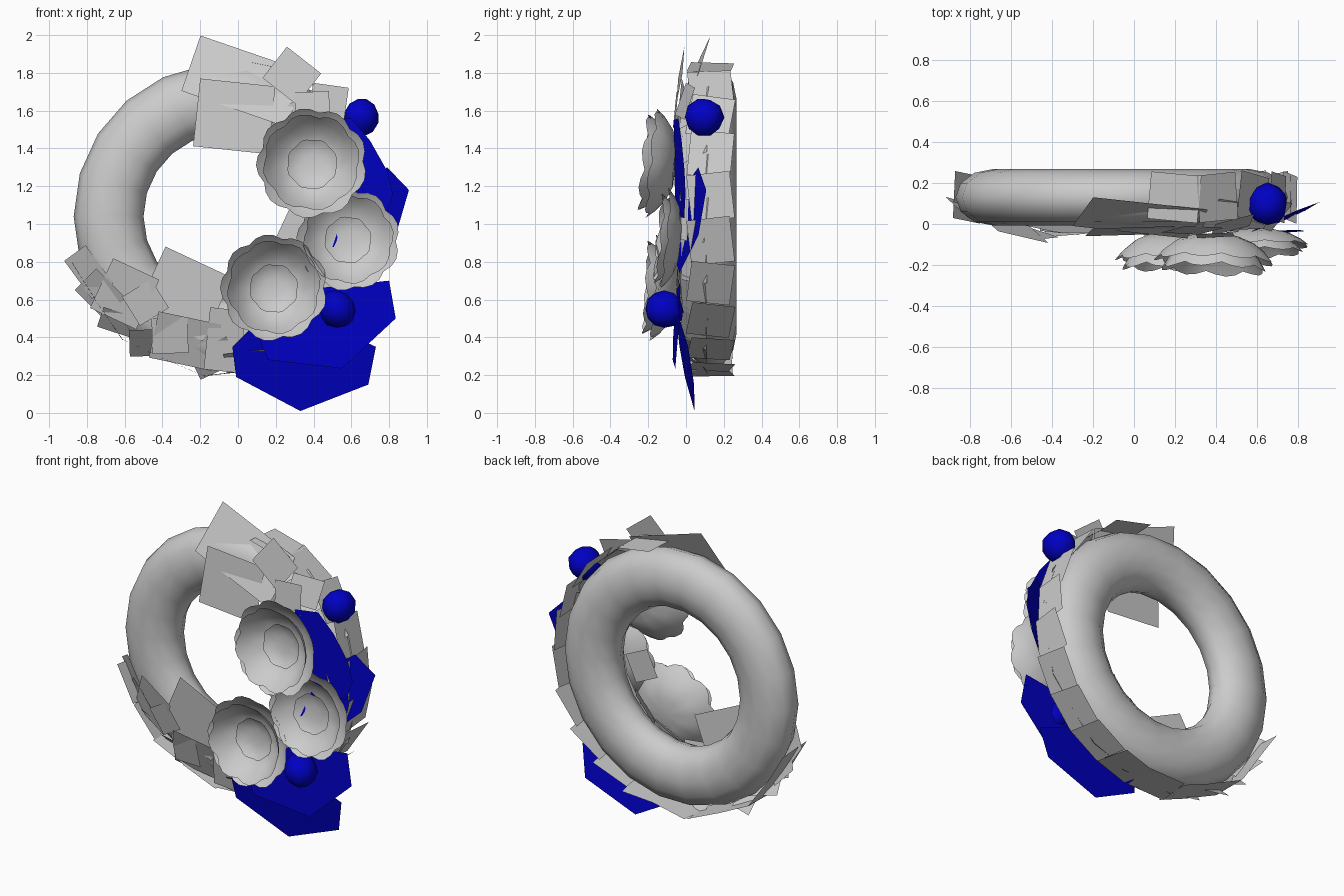
import bpy, bmesh, math, random
from mathutils import Vector, Matrix

if "Cube" in bpy.data.objects:
    bpy.data.objects.remove(bpy.data.objects["Cube"])

random.seed(4)
CX, CZ, CY = -0.06, 1.04, 0.13      # ring centre
R, RX, RY = 0.625, 0.185, 0.138     # ring radius, tube half width, tube half depth


def material(name, rgb):
    m = bpy.data.materials.new(name)
    m.diffuse_color = (*rgb, 1)
    m.use_nodes = True
    m.node_tree.nodes["Principled BSDF"].inputs["Base Color"].default_value = m.diffuse_color
    return m


GREY = material("pale grey", (0.6, 0.6, 0.6))
BLUE = material("deep blue", (0.0, 0.0, 0.55))


def make(name, verts, faces, mat, smooth=None):
    me = bpy.data.meshes.new(name)
    me.from_pydata(verts, [], faces)
    me.materials.append(mat)
    ob = bpy.data.objects.new(name, me)
    bpy.context.collection.objects.link(ob)
    if smooth:
        bpy.ops.object.select_all(action='DESELECT')
        ob.select_set(True)
        bpy.context.view_layer.objects.active = ob
        bpy.ops.object.shade_smooth_by_angle(angle=math.radians(smooth))
    return ob


def tube_point(a, p, grow=0.0):
    """Point on the ring: a goes round the wreath, p round the tube (90 deg = front)."""
    r = R + (RX + grow) * math.cos(p)
    return Vector((CX + r * math.cos(a), CY - (RY + grow) * math.sin(p), CZ + r * math.sin(a)))


# Wreath ring
N, M = 22, 12
verts = [tube_point(math.tau * i / N, math.tau * j / M) for i in range(N) for j in range(M)]
faces = [(i * M + j, i * M + (j + 1) % M, (i + 1) % N * M + (j + 1) % M, (i + 1) % N * M + j)
         for i in range(N) for j in range(M)]
make("wreath_ring", verts, faces, GREY, 60)

# Large front leaf cards: x, z, width, height, turn, y, slope of y along x, along z
front_cards = [
    (0.03, 1.755, 0.59, 0.31, -19, 0.03, 0.05, 0.46),
    (-0.02, 1.57, 0.40, 0.36, -6, -0.035, 0.04, 0.1),
    (0.285, 1.785, 0.23, 0.21, -38, -0.03, 0.06, 0.15),
    (0.395, 1.605, 0.18, 0.19, 2, -0.055, 0.05, 0.1),
    (0.48, 1.65, 0.19, 0.17, -8, -0.005, 0.3, 0.3),
    (0.31, 0.96, 0.17, 0.18, -25, 0.01, 0.0, 0.0),
    (-0.285, 0.63, 0.39, 0.37, -25, -0.025, -0.05, -0.08),
    (-0.07, 0.385, 0.19, 0.33, -6, -0.015, 0.0, -0.2),
    (-0.49, 0.585, 0.18, 0.18, -58, -0.045, -0.2, -0.2),
    (-0.36, 0.41, 0.19, 0.19, 2, -0.02, -0.1, -0.25),
    (-0.60, 0.63, 0.27, 0.29, -25, -0.01, -0.35, -0.25),
]
# Cards bending back over the lower left edge
edge_cards = [
    (-0.79, 0.745, 0.25, 0.14, -54, 0.06, -0.7, -0.3),
    (-0.73, 0.63, 0.22, 0.16, -45, 0.06, -0.7, -0.5),
    (-0.61, 0.47, 0.25, 0.11, -18, 0.07, -0.4, -0.9),
    (-0.50, 0.37, 0.15, 0.14, 2, 0.08, -0.3, -1.1),
    (-0.13, 0.29, 0.22, 0.15, 25, 0.05, 0.0, -0.7),
    (-0.28, 0.38, 0.34, 0.25, -12, 0.0, 0.0, -0.4),
]


def flat_leaf(name, pts, mat, ox, oz, y, sx, sz):
    make(name, [(x, y + sx * (x - ox) + sz * (z - oz), z) for x, z in pts],
         [tuple(range(len(pts)))], mat)


for x, z, w, h, turn, y, sx, sz in front_cards + edge_cards:
    c, s = math.cos(math.radians(turn)), math.sin(math.radians(turn))
    pts = [(x + c * u * w / 2 - s * v * h / 2, z + s * u * w / 2 + c * v * h / 2)
           for u, v in ((-1, -1), (1, -1), (1, 1), (-1, 1))]
    flat_leaf("front_leaf_card", pts, GREY, x, z, y, sx, sz)


def rim_card(deg, tube_deg, w, h, twist, lean, grow=0.02):
    """Leaf card lying against the tube, one end lifted like a shingle."""
    a, p = math.radians(deg), math.radians(tube_deg)
    o = tube_point(a, p, grow)
    t = Vector((-math.sin(a), 0, math.cos(a)))
    n = Vector((math.cos(p) * math.cos(a), -math.sin(p), math.cos(p) * math.sin(a)))
    rot = Matrix.Rotation(math.radians(twist), 3, n)
    u, v = rot @ t, rot @ n.cross(t)
    u = (u + n * lean).normalized()
    q = [o + u * (i * w / 2) + v * (j * h / 2) for i, j in ((-1, -1), (1, -1), (1, 1), (-1, 1))]
    for k in q:
        k.y = min(k.y, 0.262)
    make("rim_leaf_card", q, [(0, 1, 2, 3)], GREY)


# Shingled cards along the outer rim, from the top clockwise to the lower left
for k in range(15):
    d = 72 - k * 16.2
    rim_card(d, 0, 0.25, 0.23, random.uniform(-10, 10), random.choice((-0.12, 0.12)))
    if -75 < d < 60:
        rim_card(d - 8, 38, 0.24, 0.17, random.uniform(-8, 8), random.choice((-0.06, 0.06)), 0.006)
# Cards on the front behind the flowers and on the inner edge
for d in (50, 30, 10, -12, -35, -55):
    rim_card(d, 92, 0.27, 0.22, random.uniform(-15, 15), 0.03, 0.006)
for d in (-45, -70):
    rim_card(d, 145, 0.22, 0.2, 15, 0.1)

# Big blue leaves
flat_leaf("bottom_blue_leaf", [(-0.03, 0.35), (-0.01, 0.19), (0.33, 0.01), (0.69, 0.15),
          (0.73, 0.35), (0.4, 0.5), (0.1, 0.48)], BLUE, 0.35, 0.4, -0.02, 0.06, -0.17)
flat_leaf("lower_blue_leaf", [(0.80, 0.70), (0.835, 0.50), (0.55, 0.235), (0.16, 0.28),
          (0.10, 0.42), (0.42, 0.66)], BLUE, 0.5, 0.45, -0.05, 0.04, 0.04)
flat_leaf("upper_blue_leaf", [(0.45, 1.55), (0.60, 1.56), (0.70, 1.44), (0.79, 1.28),
          (0.82, 1.16), (0.78, 1.03), (0.5, 1.05)], BLUE, 0.6, 1.3, -0.04, 0.17, 0.0)
flat_leaf("side_blue_leaf", [(0.79, 1.30), (0.905, 1.18), (0.835, 0.94), (0.62, 0.74),
          (0.5, 0.88), (0.6, 1.17)], BLUE, 0.72, 1.03, 0.022, 0.42, 0.05)

# Berries
for x, y, z, turn in ((0.65, 0.095, 1.565, 0.3), (0.525, -0.115, 0.55, -0.5)):
    bm = bmesh.new()
    bmesh.ops.create_icosphere(bm, subdivisions=2, radius=0.104)
    for v in bm.verts:
        v.co *= random.uniform(0.93, 1.06)
        v.co.x *= 0.94
    bmesh.ops.rotate(bm, verts=bm.verts, matrix=Matrix.Rotation(turn, 3, 'Y'))
    bmesh.ops.translate(bm, verts=bm.verts, vec=(x, y, z))
    me = bpy.data.meshes.new("berry")
    bm.to_mesh(me)
    bm.free()
    me.materials.append(BLUE)
    me.shade_smooth()
    bpy.context.collection.objects.link(bpy.data.objects.new("berry", me))


def petal_layer(name, origin, axis, radius, depth, inner, lobes, phase):
    """Scalloped bowl opening along axis."""
    seg = lobes * 4
    rot = Vector((0, 0, 1)).rotation_difference(Vector(axis)).to_matrix()
    o = Vector(origin)
    rings = [(0.4, 0.04), (0.65, 0.28), (0.86, 0.65), (1.0, 1.0)]
    vs = [o + rot @ Vector((0, 0, inner))]
    for f, d in rings:
        for k in range(seg):
            a = math.tau * k / seg
            wave = abs(math.sin(lobes * a / 2 + phase))
            r = radius * f * (1 - 0.08 * f ** 4 * (1 - wave))
            zz = inner + depth * d * (0.85 + 0.15 * wave)
            vs.append(o + rot @ Vector((r * math.cos(a), r * math.sin(a), zz)))
    fs = [(0, 1 + k, 1 + (k + 1) % seg) for k in range(seg)]
    for j in range(len(rings) - 1):
        b, c = 1 + j * seg, 1 + (j + 1) * seg
        fs += [(b + k, c + k, c + (k + 1) % seg, b + (k + 1) % seg) for k in range(seg)]
    make(name, vs, fs, GREY, 40)


# Flowers: centre, facing direction, radius, depth
flowers = [((0.395, -0.055, 1.31), (-0.04, -1, 0.1), 0.295, 0.165),
           ((0.58, -0.03, 0.91), (0.04, -1, 0.1), 0.275, 0.11),
           ((0.19, -0.045, 0.655), (0.0, -1, 0.06), 0.285, 0.165)]
for c, axis, r, d in flowers:
    petal_layer("flower_outer_petals", c, axis, r, d * 0.8, 0.0, 9, 0.0)
    petal_layer("flower_middle_petals", c, axis, r * 0.88, d, 0.01, 8, 0.7)
    petal_layer("flower_heart", c, axis, r * 0.46, d * 0.22, 0.032, 8, 0.3)
